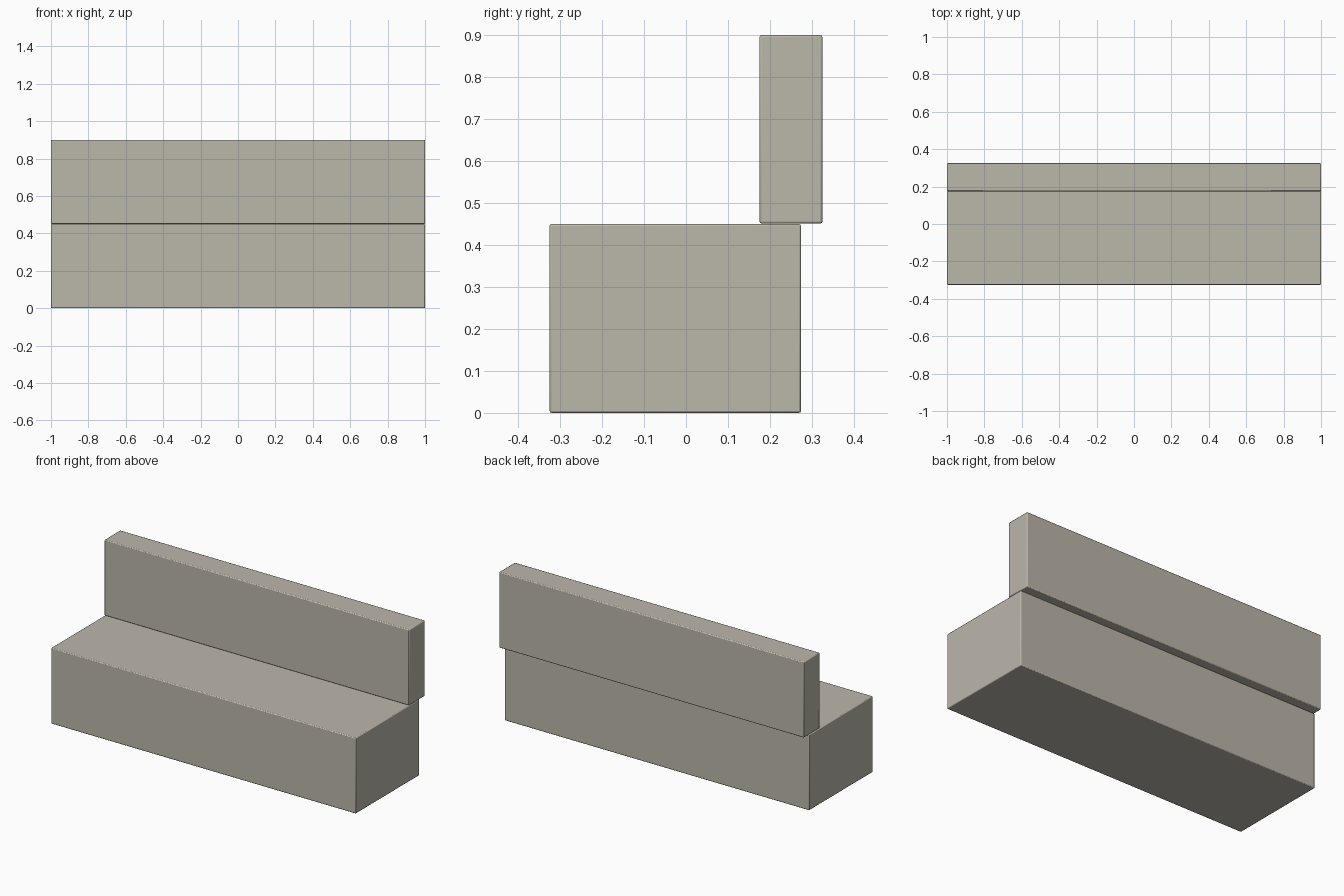
import bpy

if "Cube" in bpy.data.objects:
    bpy.data.objects.remove(bpy.data.objects["Cube"])

# One flat warm-grey upholstery colour
fabric = bpy.data.materials.new("warm_grey_fabric")
fabric.diffuse_color = (0.50, 0.473, 0.406, 1.0)
fabric.use_nodes = True
fabric.node_tree.nodes["Principled BSDF"].inputs["Base Color"].default_value = fabric.diffuse_color


def block(name, y0, y1, z0, z1, bevel=0.005):
    """Full-width box with finely chamfered edges."""
    bpy.ops.mesh.primitive_cube_add(size=1, location=(0, (y0 + y1) / 2, (z0 + z1) / 2))
    ob = bpy.context.object
    ob.name = name
    ob.scale = (2.0, y1 - y0, z1 - z0)
    bpy.ops.object.transform_apply(location=False, rotation=False, scale=True)
    ob.data.materials.append(fabric)
    mod = ob.modifiers.new("soft_edges", 'BEVEL')
    mod.width = bevel
    mod.segments = 2
    bpy.ops.object.shade_smooth_by_angle()
    return ob


# Deep seat block, and the backrest overhanging its rear edge
block("seat", -0.325, 0.274, 0.0, 0.45)
block("backrest", 0.175, 0.325, 0.451, 0.90)
